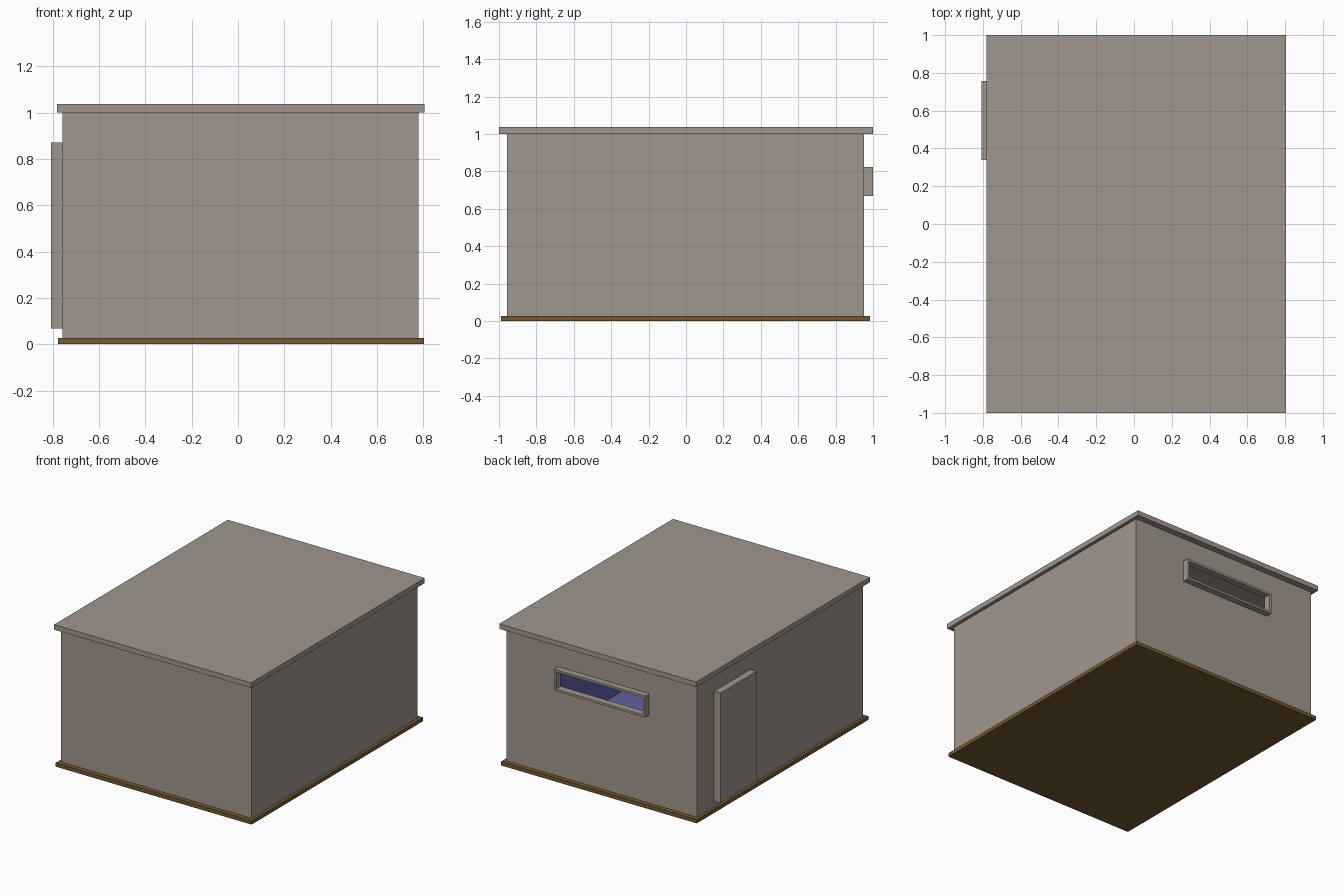
import bpy, bmesh
from mathutils import Matrix, Vector

if "Cube" in bpy.data.objects:
    bpy.data.objects.remove(bpy.data.objects["Cube"])


def material(name, rgb):
    m = bpy.data.materials.new(name)
    m.diffuse_color = (*rgb, 1)
    m.use_nodes = True
    m.node_tree.nodes["Principled BSDF"].inputs["Base Color"].default_value = m.diffuse_color
    return m


STONE = material("warm_grey", (0.352, 0.309, 0.266))
BROWN = material("dark_brown", (0.171, 0.098, 0.032))
BLUE = material("interior_blue", (0.122, 0.122, 0.381))


def add_box(bm, lo, hi):
    lo, hi = Vector(lo), Vector(hi)
    bmesh.ops.create_cube(bm, size=1, matrix=Matrix.Translation((lo + hi) / 2)
                          @ Matrix.Diagonal((*(hi - lo), 1)))


def finish(name, bm, *mats):
    mesh = bpy.data.meshes.new(name)
    bm.to_mesh(mesh)
    bm.free()
    for m in mats:
        mesh.materials.append(m)
    ob = bpy.data.objects.new(name, mesh)
    bpy.context.collection.objects.link(ob)
    return ob


def box(name, lo, hi, mat):
    bm = bmesh.new()
    add_box(bm, lo, hi)
    return finish(name, bm, mat)


# Base slab, roof slab and door
box("base_slab", (-0.777, -0.99, 0), (0.803, 0.985, 0.027), BROWN)
box("roof_slab", (-0.782, -1, 1.0), (0.805, 1, 1.037), STONE)
box("door", (-0.807, 0.34, 0.068), (-0.757, 0.757, 0.87), STONE)

# Window frame: outer extents and border width
X0, X1, Z0, Z1, T = -0.37, 0.365, 0.668, 0.825, 0.016
BACK = 0.953
bm = bmesh.new()
for z in (Z0, Z1 - T):
    add_box(bm, (X0, BACK - 0.005, z), (X1, 1.0, z + T))
for x in (X0, X1 - T):
    add_box(bm, (x, BACK - 0.005, Z0 + T), (x + T, 1.0, Z1 - T))
finish("window_frame", bm, STONE)

# Walls: open-topped shell with a window opening, blue on the inside
bm = bmesh.new()
add_box(bm, (-0.757, -0.957, 0.026), (0.78, BACK, 1.0))
cuts = [((x, 0, 0), (1, 0, 0)) for x in (X0 + T, X1 - T)]
cuts += [((0, 0, z), (0, 0, 1)) for z in (Z0 + T, Z1 - T)]
for co, no in cuts:
    bmesh.ops.bisect_plane(bm, geom=bm.verts[:] + bm.edges[:] + bm.faces[:],
                           plane_co=co, plane_no=no)
bm.normal_update()
gone = []
for f in bm.faces:
    c = f.calc_center_median()
    in_window = f.normal.y > 0.9 and X0 < c.x < X1 and Z0 + T < c.z < Z1 - T
    if f.normal.z > 0.9 or in_window:
        gone.append(f)
bmesh.ops.delete(bm, geom=gone, context='FACES')
walls = finish("walls", bm, STONE, BLUE)
shell = walls.modifiers.new("thickness", 'SOLIDIFY')
shell.thickness = 0.005
shell.offset = -1
shell.material_offset = 1
